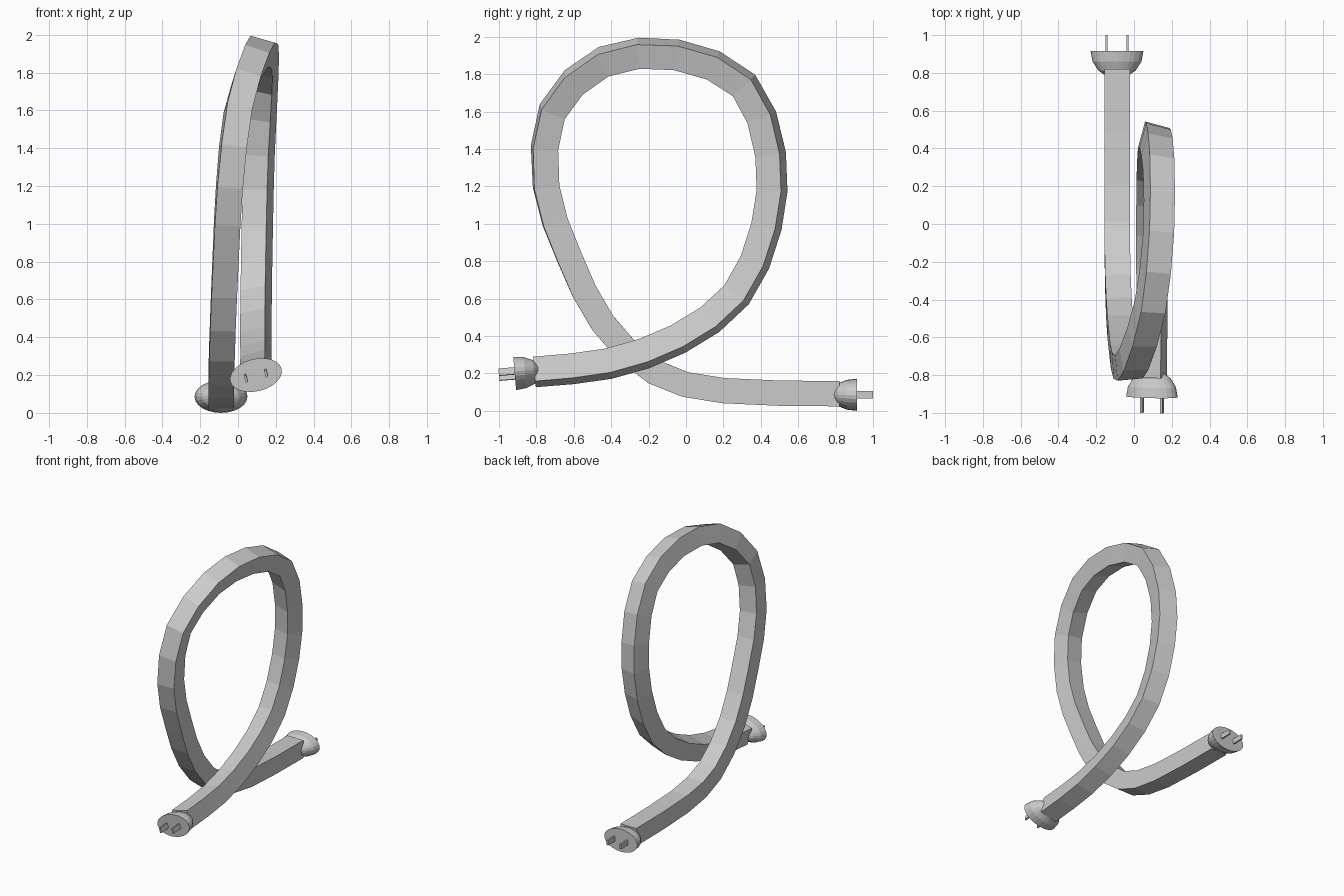
import bpy, bmesh, math
from mathutils import Vector

if "Cube" in bpy.data.objects:
    bpy.data.objects.remove(bpy.data.objects["Cube"])

# Cable centre line: x, y, z, twist in degrees
PATH = [(.092, -.81, .208, 14), (.095, -.415, .252, 15), (.094, -.04, .385, 15), (.096, .27, .62, 15),
        (.102, .43, .985, 15), (.112, .4525, 1.37, 15), (.131, .31, 1.74, 15), (.13, -.05, 1.903, 15),
        (.085, -.44, 1.867, 15), (.0, -.715, 1.60, 9), (-.045, -.748, 1.2, 3), (-.065, -.625, .825, 1),
        (-.08, -.445, .47, 0), (-.088, -.165, .205, 0), (-.088, .2, .108, 0), (-.088, .82, .0915, 0)]
HALF = .0675


def add_object(name, bm):
    bmesh.ops.recalc_face_normals(bm, faces=bm.faces)
    me = bpy.data.meshes.new(name)
    bm.to_mesh(me)
    bm.free()
    ob = bpy.data.objects.new(name, me)
    bpy.context.collection.objects.link(ob)


def skin(bm, rings):
    """Join equal rings into a capped tube."""
    loops = [[bm.verts.new(p) for p in r] for r in rings]
    n = len(loops[0])
    for a, b in zip(loops, loops[1:]):
        for i in range(n):
            j = (i + 1) % n
            bm.faces.new((a[i], a[j], b[j], b[i]))
    bm.faces.new(loops[0])
    bm.faces.new(loops[-1])


# Smooth path: insert a curved midpoint between control points
ctrl = [Vector(p) for p in PATH]
pts = []
for i in range(len(ctrl) - 1):
    p1, p2 = ctrl[i], ctrl[i + 1]
    p0 = ctrl[i - 1] if i else 2 * p1 - p2
    p3 = ctrl[i + 2] if i + 2 < len(ctrl) else 2 * p2 - p1
    pts += [p1, (9 * p1 + 9 * p2 - p0 - p3) / 16]
pts.append(ctrl[-1])
pos = [p.to_3d() for p in pts]


def frame(i):
    """Tangent, sideways and outward axes at a path point."""
    t = (pos[min(i + 1, len(pos) - 1)] - pos[max(i - 1, 0)]).normalized()
    n = t.cross(Vector((1, 0, 0))).normalized()
    b = n.cross(t)
    a = math.radians(pts[i][3])
    return t, b * math.cos(a) - n * math.sin(a), n * math.cos(a) + b * math.sin(a)


# Square cable
bm = bmesh.new()
rings = []
for i, p in enumerate(pos):
    t, b, n = frame(i)
    rings.append([p + b * HALF * u + n * HALF * v for u, v in ((-1, -1), (1, -1), (1, 1), (-1, 1))])
skin(bm, rings)
add_object("cable", bm)


def plug(prefix, centre, out, side, up):
    # Oval dome tapering back over the cable
    bm = bmesh.new()
    rings = []
    for k in range(5):
        a = math.radians((0, 22, 45, 67, 86)[k])
        c = centre - out * .145 * math.sin(a)
        rings.append([c + side * .14 * math.cos(a) * math.cos(s) + up * .086 * math.cos(a) * math.sin(s)
                      for s in (math.tau * j / 24 for j in range(24))])
    skin(bm, rings)
    add_object(prefix + "_plug_body", bm)
    # Two flat prongs
    for label, x in (("left", -.055), ("right", .055)):
        bm = bmesh.new()
        skin(bm, [[centre + out * d + side * (x + .006 * u) + up * .019 * v
                   for u, v in ((-1, -1), (1, -1), (1, 1), (-1, 1))] for d in (-.01, .085)])
        add_object(prefix + "_prong_" + label, bm)


t, b, n = frame(0)
front_out = Vector((0, -1, -.08)).normalized()
plug("front", Vector((.095, -.915, .2)), front_out, b, b.cross(front_out).normalized())
plug("back", Vector((-.09, .915, .086)), Vector((0, 1, 0)), Vector((1, 0, 0)), Vector((0, 0, 1)))
